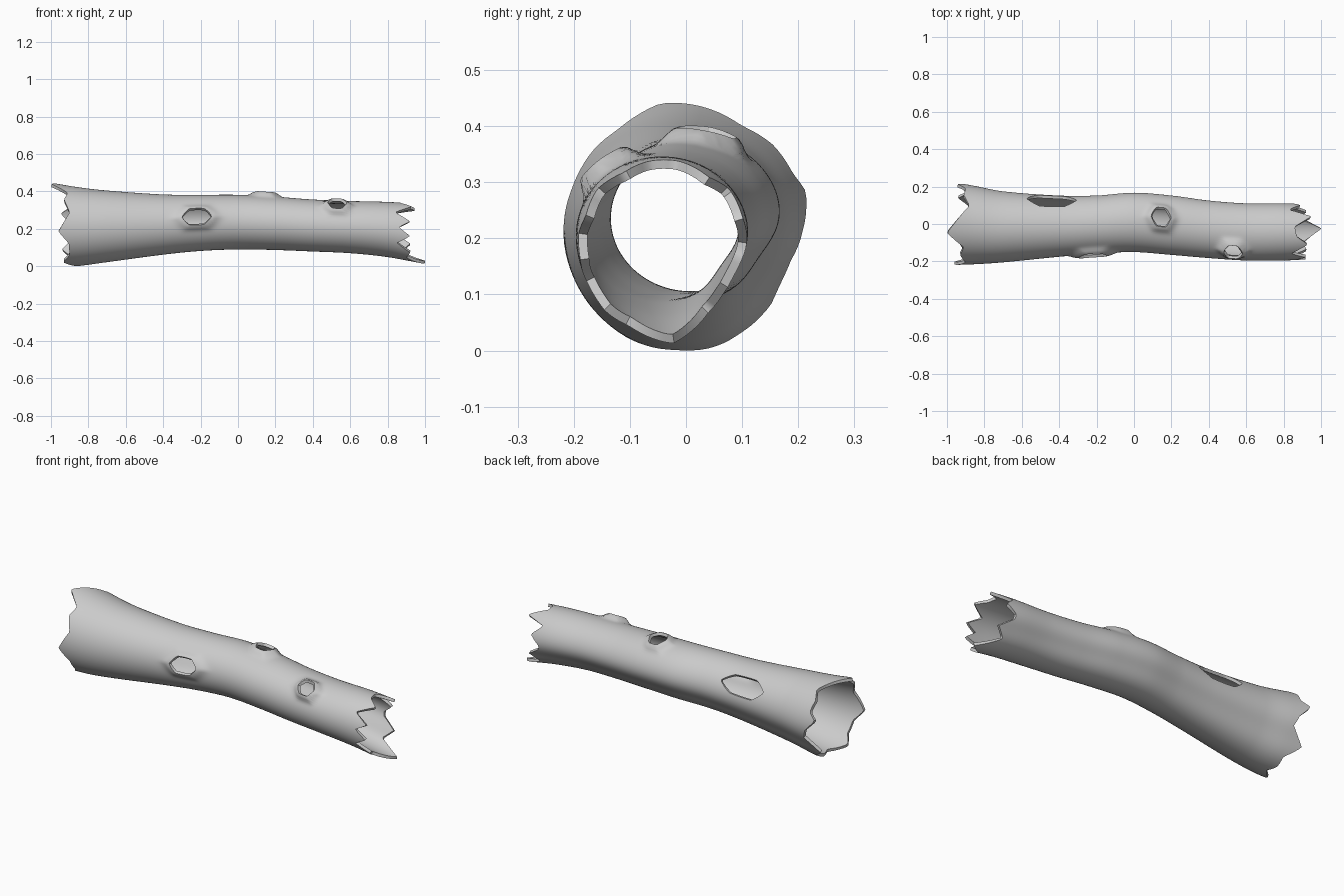
import bpy
from math import sin, cos, pi, radians, degrees, hypot, atan2, exp

if "Cube" in bpy.data.objects:
    bpy.data.objects.remove(bpy.data.objects["Cube"])

NU, NV = 150, 96
WALL = 0.016

# Silhouette stations: x, y min, y max, z min, z max
STATIONS = [(-1, -.22, .235, 0, .455), (-.85, -.215, .207, .01, .43),
            (-.7, -.205, .178, .03, .413), (-.4, -.175, .155, .07, .392),
            (-.2, -.158, .155, .09, .39), (0, -.15, .17, .098, .39),
            (.2, -.165, .155, .095, .38), (.4, -.182, .128, .087, .365),
            (.6, -.195, .113, .078, .357), (.8, -.195, .113, .057, .352),
            (1, -.185, .105, .02, .34)]

# Splintered ends: angle around the log -> x of the broken edge
LEFT = [(0, -.88), (18, -.945), (28, -.90), (45, -.91), (62, -.88), (104, -1),
        (125, -.91), (140, -.93), (160, -.90), (188, -.96), (205, -.905),
        (225, -.90), (242, -.935), (265, -.86), (280, -.88), (298, -.87),
        (318, -.94), (345, -.86)]
RIGHT = [(0, .84), (20, .89), (40, .83), (57, .95), (80, .86), (100, .87),
         (118, .93), (140, .84), (158, .92), (173, .86), (188, .92), (206, .85),
         (225, .92), (245, .90), (277, 1), (305, .87), (330, .92), (350, .84)]

# Knot holes: x, angle, half length, half width, height of raised rim
HOLES = [(-.22, 168, .08, .047, .02), (.145, 78, .054, .05, .024),
         (.53, 130, .052, .043, .028), (-.44, 33, .135, .056, .0)]


def edge_x(keys, t):
    a = degrees(t) % 360
    pts = keys + [(360, keys[0][1])]
    for (a0, x0), (a1, x1) in zip(pts, pts[1:]):
        if a0 <= a <= a1:
            return x0 + (x1 - x0) * (a - a0) / (a1 - a0)


def station(x):
    """Smooth (Catmull-Rom) interpolation of the silhouette."""
    n = len(STATIONS)
    i = 0
    while i < n - 2 and x > STATIONS[i + 1][0]:
        i += 1
    p = [STATIONS[min(max(k, 0), n - 1)] for k in (i - 1, i, i + 1, i + 2)]
    h = p[2][0] - p[1][0]
    s = (x - p[1][0]) / h
    out = []
    for c in range(1, 5):
        m0 = (p[2][c] - p[0][c]) / (p[2][0] - p[0][0]) * h
        m1 = (p[3][c] - p[1][c]) / (p[3][0] - p[1][0]) * h
        out.append((2*s**3 - 3*s*s + 1) * p[1][c] + (s**3 - 2*s*s + s) * m0
                   + (3*s*s - 2*s**3) * p[2][c] + (s**3 - s*s) * m1)
    return out


def wrap(t):
    return (t + pi) % (2 * pi) - pi


def hole_distance(hole, x, t):
    """1 on the slightly rounded hexagonal edge of the hole."""
    u = (x - hole[0]) / hole[2]
    v = .155 * wrap(t - radians(hole[1])) / hole[3]
    r, phi = hypot(u, v), atan2(v, u)
    hexa = max(abs(cos(phi - radians(a))) for a in (30, 90, 150)) / cos(pi / 6)
    return r * (.7 * hexa + .3)


def surface(x, t):
    y0, y1, z0, z1 = station(x)
    flat = 1 - .11 * exp(-(wrap(t - radians(328)) / .45) ** 2)
    ry, rz = (y1 - y0) / 2 * flat, (z1 - z0) / 2 * flat
    for h in HOLES:
        lift = h[4] * exp(-((hole_distance(h, x, t) - 1) / .55) ** 2)
        ry, rz = ry + lift, rz + lift
    return (x, (y0 + y1) / 2 + ry * cos(t), (z0 + z1) / 2 + rz * sin(t))


# Grid of (x, angle) points between the two broken edges
params = []
for i in range(NU + 1):
    for j in range(NV):
        t = 2 * pi * j / NV
        a, b = edge_x(LEFT, t), edge_x(RIGHT, t)
        params.append([a + (b - a) * i / NU, t])

# Leave out the faces inside each hole, then snap the border to its outline
faces, borders = [], [set() for _ in HOLES]
for i in range(NU):
    for j in range(NV):
        k = (j + 1) % NV
        f = (i*NV + j, i*NV + k, (i+1)*NV + k, (i+1)*NV + j)
        x = sum(params[v][0] for v in f) / 4
        t = 2 * pi * (j + .5) / NV
        hit = [n for n, h in enumerate(HOLES) if hole_distance(h, x, t) < 1]
        if hit:
            borders[hit[0]].update(f)
        else:
            faces.append(f)
used = {v for f in faces for v in f}
for h, border in zip(HOLES, borders):
    for v in border & used:
        x, t = params[v]
        d, ang = hole_distance(h, x, t), radians(h[1])
        params[v] = [h[0] + (x - h[0]) / d, ang + wrap(t - ang) / d]

index = {v: n for n, v in enumerate(sorted(used))}
verts = [surface(*params[v]) for v in sorted(used)]
low = min(v[2] for v in verts)
verts = [(x, y, z - low) for x, y, z in verts]

mesh = bpy.data.meshes.new("hollow_log")
mesh.from_pydata(verts, [], [[index[v] for v in f] for f in faces])
log = bpy.data.objects.new("hollow_log", mesh)
bpy.context.collection.objects.link(log)

# Bark wall thickness, grown inward
wall = log.modifiers.new("wall", 'SOLIDIFY')
wall.thickness = WALL
wall.offset = -1

bpy.context.view_layer.objects.active = log
log.select_set(True)
bpy.ops.object.modifier_apply(modifier="wall")
bpy.ops.object.shade_smooth_by_angle(angle=radians(50))
